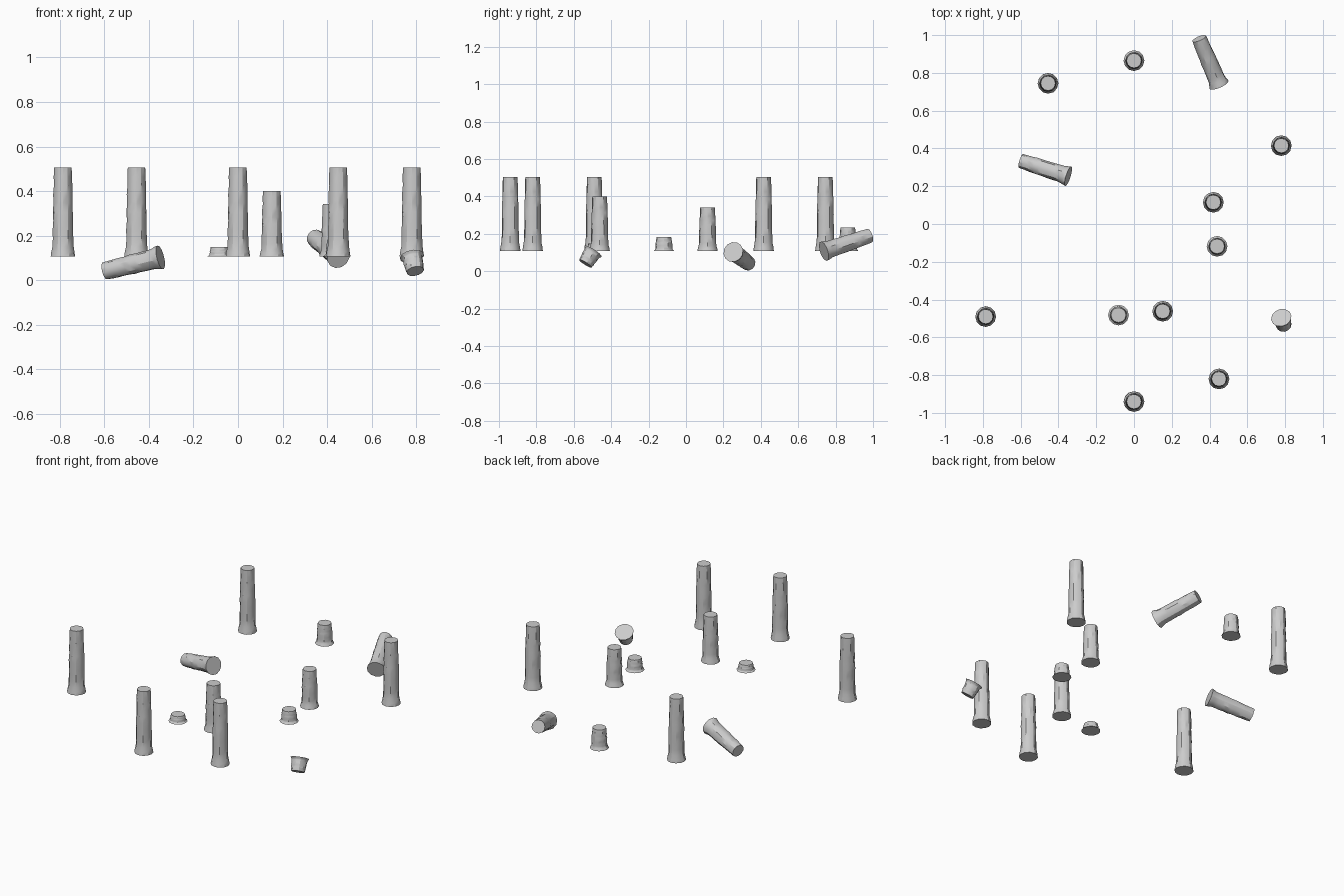
import bpy, bmesh, math, random
from mathutils import Vector

if "Cube" in bpy.data.objects:
    bpy.data.objects.remove(bpy.data.objects["Cube"])

SIDES = 12
BASE_Z = 0.107
# column profile: (fraction of height, radius), flared foot and worn tapering shaft
PROFILE = [(0, 0.055), (0.05, 0.052), (0.115, 0.047), (0.2, 0.0455),
           (0.3, 0.0455), (0.4, 0.0445), (0.5, 0.0445), (0.6, 0.043),
           (0.7, 0.043), (0.8, 0.0415), (0.9, 0.041), (1, 0.039)]


def column_mesh():
    """Unit-height weathered column shared by every piece."""
    rng = random.Random(4)
    bm = bmesh.new()
    rings = []
    for i, (t, r) in enumerate(PROFILE):
        worn = 0.0012 if 0 < i < len(PROFILE) - 1 else 0.0004
        ring = []
        for k in range(SIDES):
            a = 2 * math.pi * k / SIDES
            rr = r + rng.uniform(-worn, worn)
            ring.append(bm.verts.new((rr * math.cos(a), rr * math.sin(a), t)))
        rings.append(ring)
    for lo, hi in zip(rings, rings[1:]):
        for k in range(SIDES):
            n = (k + 1) % SIDES
            bm.faces.new((lo[k], lo[n], hi[n], hi[k]))
    bm.faces.new(rings[0][::-1])
    bm.faces.new(rings[-1])
    me = bpy.data.meshes.new("weathered_column")
    bm.to_mesh(me)
    bm.free()
    for p in me.polygons:
        p.use_smooth = len(p.vertices) == 4
    return me


mesh = column_mesh()


def column(name, foot, top):
    """Place a column between the centres of its foot and its top."""
    foot, top = Vector(foot), Vector(top)
    axis = top - foot
    ob = bpy.data.objects.new(name, mesh.copy())
    bpy.context.collection.objects.link(ob)
    ob.location = foot
    ob.rotation_mode = 'QUATERNION'
    ob.rotation_quaternion = (Vector((0, 0, 1)).rotation_difference(axis)
                              if axis.x or axis.y else (1, 0, 0, 0))
    ob.scale = (1, 1, axis.length)
    bpy.ops.object.select_all(action='DESELECT')
    ob.select_set(True)
    bpy.context.view_layer.objects.active = ob
    bpy.ops.object.shade_smooth_by_angle(angle=math.radians(30))


# standing columns: full height, broken, and stumps
STANDING = [
    ("outer_column", -0.785, -0.49, 0.398), ("outer_column", -0.455, 0.745, 0.398),
    ("outer_column", 0.78, 0.415, 0.398), ("outer_column", 0.45, -0.82, 0.398),
    ("outer_column", 0.0, -0.94, 0.398), ("broken_column", 0.152, -0.462, 0.293),
    ("broken_column", 0.42, 0.115, 0.235), ("column_stump", 0.0, 0.865, 0.127),
    ("column_stump", 0.44, -0.118, 0.075), ("column_stump", -0.082, -0.482, 0.043)]
for name, x, y, h in STANDING:
    column(name, (x, y, BASE_Z), (x, y, BASE_Z + h))

# fallen pieces
column("fallen_column_left", (-0.348, 0.253, 0.103), (-0.598, 0.334, 0.042))
column("fallen_column_back", (0.45, 0.737, 0.107), (0.345, 0.982, 0.19))
column("overturned_stump", (0.78, -0.496, 0.107), (0.795, -0.538, 0.041))
